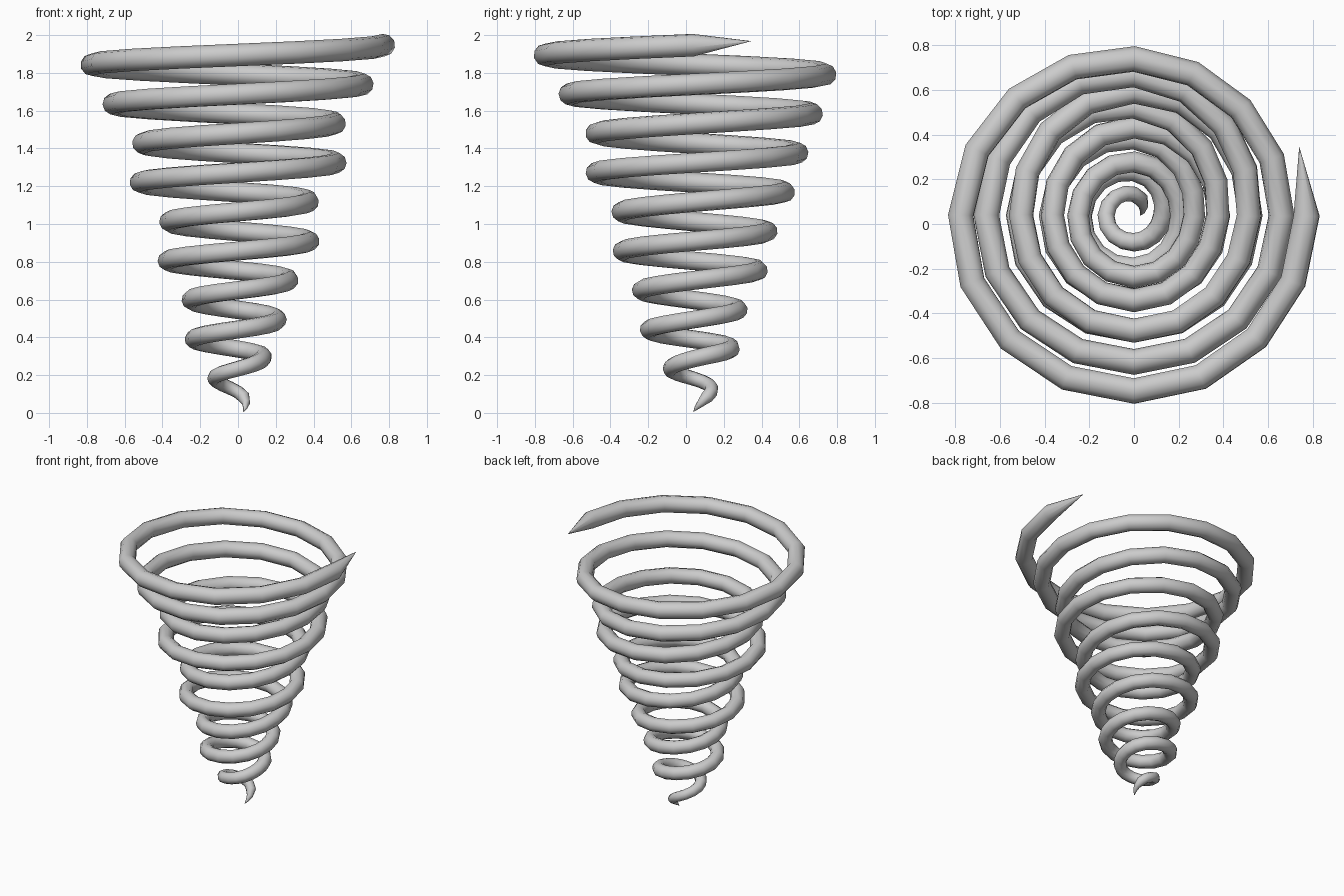
import bpy, math

if "Cube" in bpy.data.objects:
    bpy.data.objects.remove(bpy.data.objects["Cube"])

STEPS = 16          # segments per turn
CENTRE_Y = 0.038    # spiral axis

# Spiral radius at every quarter turn (starts at +x, runs counterclockwise)
RADII = [0.028, 0.095, 0.125, 0.12, 0.13, 0.20, 0.235, 0.235,
         0.21, 0.24, 0.25, 0.275, 0.27, 0.345, 0.375, 0.375,
         0.38, 0.395, 0.365, 0.38, 0.375, 0.485, 0.52, 0.515,
         0.52, 0.555, 0.505, 0.515, 0.515, 0.63, 0.66, 0.655,
         0.66, 0.70, 0.775, 0.785, 0.772, 0.83]
# Height: steep first turn, then a constant pitch
HEIGHTS = [0.005, 0.11, 0.182, 0.234] + [0.286 + 0.0519 * i for i in range(34)]


def smooth_lookup(table, t):
    """Catmull-Rom interpolation through a table."""
    i = min(int(t), len(table) - 2)
    f = t - i
    p = [table[max(0, min(len(table) - 1, i + d))] for d in (-1, 0, 1, 2)]
    return 0.5 * (2 * p[1] + (p[2] - p[0]) * f
                  + (2 * p[0] - 5 * p[1] + 4 * p[2] - p[3]) * f * f
                  + (3 * p[1] - p[0] - 3 * p[2] + p[3]) * f ** 3)


# Spiral path with a tapering tube, pointed at both ends
count = 9 * STEPS + 2
curve = bpy.data.curves.new("funnel_spiral", 'CURVE')
curve.dimensions = '3D'
curve.bevel_depth = 1.0
curve.bevel_resolution = 3
curve.use_fill_caps = False
spline = curve.splines.new('POLY')
spline.points.add(count - 1)
for k, pt in enumerate(spline.points):
    a = 2 * math.pi * k / STEPS
    q = 4 * k / STEPS
    r = smooth_lookup(RADII, q)
    z = smooth_lookup(HEIGHTS, q)
    if k == count - 1:
        r, z = 0.80, 1.968
    tube = (0.045 + 0.015 * k / count) * min(1.0, 0.7 + k / 60)
    if k < 3:
        tube *= k / 3
    if k == count - 1:
        tube = 0.0005
    pt.co = (r * math.cos(a), CENTRE_Y + r * math.sin(a), z, 1)
    pt.radius = max(tube, 0.0005)

spiral = bpy.data.objects.new("funnel_spiral", curve)
bpy.context.collection.objects.link(spiral)
bpy.context.view_layer.objects.active = spiral
spiral.select_set(True)
bpy.ops.object.convert(target='MESH')
bpy.ops.object.shade_smooth_by_angle(angle=math.radians(50))
